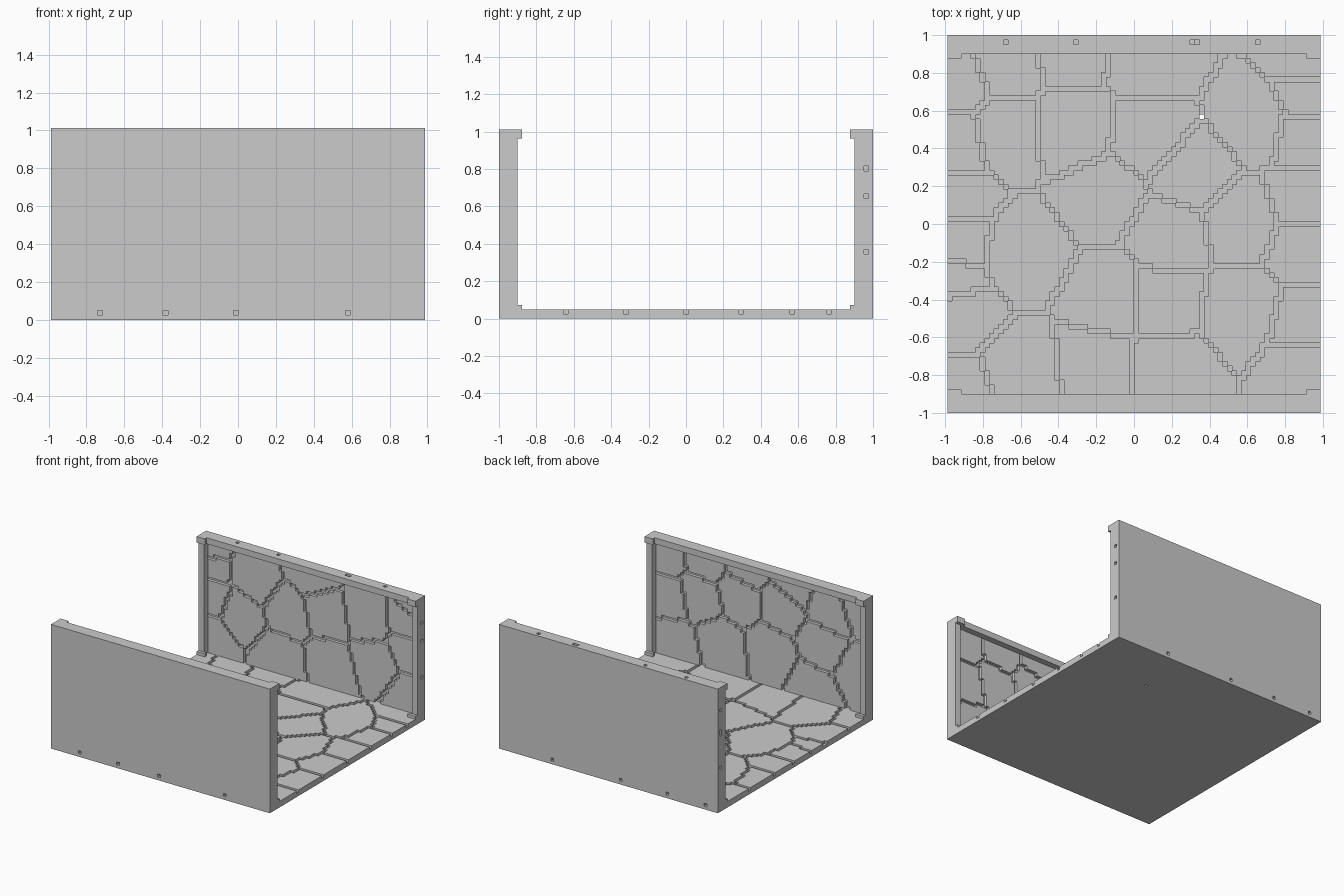
import bpy, bmesh, math
from mathutils import Matrix, Vector

default = bpy.data.objects.get("Cube")
if default:
    bpy.data.objects.remove(default, do_unlink=True)

V = 2 / 81                      # edge of one block
NX, NY, NZ = 80, 81, 41         # overall size in blocks
HALF_X = NX * V / 2


def finish(bm, name):
    mesh = bpy.data.meshes.new(name)
    bm.to_mesh(mesh)
    bm.free()
    obj = bpy.data.objects.new(name, mesh)
    bpy.context.collection.objects.link(obj)
    return obj


def box(name, low, high):
    bm = bmesh.new()
    bmesh.ops.create_cube(bm, size=1)
    low, high = Vector(low), Vector(high)
    for v in bm.verts:
        v.co = (low + high) / 2 + v.co * (high - low)
    return finish(bm, name)


def cracked_slab(name, nu, nv, origin, stones, matrix, rim=0, hole=None):
    """Slab two blocks thick; cracks one block deep run between the stones.
    Each stone is the area nearest to its centre; a rim stays uncracked."""
    origin = Vector(origin)
    centres = [Vector(s) / 100 for s in stones]

    def stone(i, j):
        p = origin + Vector((i, j)) * V + Vector((V, V)) / 2
        return min(range(len(centres)), key=lambda k: (centres[k] - p).length_squared)

    owner = {(i, j): stone(i, j) for i in range(nu + 1) for j in range(nv + 1)}

    def level(i, j):
        if (i, j) == hole:
            return 0
        inside = rim <= i < nu - rim and j < nv - rim
        here = owner[i, j]
        cracked = here != owner[i + 1, j] or here != owner[i, j + 1]
        return 1 if inside and cracked else 2

    height = {(i, j): level(i, j) for i in range(nu) for j in range(nv)}
    bm = bmesh.new()

    def quad(corners):
        bm.faces.new([bm.verts.new((origin.x + u * V, origin.y + v * V, h * V))
                      for u, v, h in corners])

    sides = [(0, -1), (1, 0), (0, 1), (-1, 0)]
    for (i, j), top in height.items():
        if not top:
            continue
        ring = [(i, j), (i + 1, j), (i + 1, j + 1), (i, j + 1)]
        quad([(*c, top) for c in ring])
        quad([(*c, 0) for c in reversed(ring)])
        for k, (di, dj) in enumerate(sides):
            a, b = ring[k], ring[(k + 1) % len(ring)]
            for h in range(height.get((i + di, j + dj), 0), top):
                quad([(*a, h), (*b, h), (*b, h + 1), (*a, h + 1)])
    bmesh.ops.remove_doubles(bm, verts=bm.verts, dist=V / 20)
    bm.transform(matrix)
    if matrix.determinant() < 0:
        bmesh.ops.reverse_faces(bm, faces=bm.faces)
    return finish(bm, name)


def upright(s):
    """Stands a slab up as a wall whose outer face is at y = s."""
    return Matrix(((1, 0, 0, 0), (0, 0, -s, s), (0, 1, 0, 0), (0, 0, 0, 1)))


# Floor paving, with one small hole where three cracks meet
floor_stones = [
    (-94, 78), (-68, 88), (-33, 96), (10, 88), (66, 56), (92, 88), (92, 68),
    (92, 50), (-67, 48), (-94, 42), (-31, 50), (9, 48), (32, 28), (58, 2),
    (92, 14), (92, -10), (-17, 16), (-58, -14), (-94, 16), (-94, -8),
    (-97, -30), (-94, -44), (-94, -90), (-58, -78), (-20, -74), (-12, -38),
    (20, -6), (17, -40), (20, -76), (58, -45), (92, -54), (92, -70),
]
cracked_slab("floor", NX, NY, (-HALF_X, -1), floor_stones, Matrix.Identity(4),
             hole=(math.floor((0.35 + HALF_X) / V), math.floor(1.57 / V)))

# Back wall; its cracks run out through the top and both ends
back_stones = [
    (-95, 93), (-50, 76), (0, 97), (50, 72), (98, 90),
    (-92, 75), (-90, 57), (-90, 15), (90, 76), (90, 56), (90, 16),
    (-62, 46), (-22, 58), (14, 66), (-28, 20), (18, 26), (58, 38),
]
wall_origin = (-HALF_X, 2 * V)
cracked_slab("back_wall", NX, NZ - 2, wall_origin, back_stones, upright(1))

# Front wall; its rim hides the crack ends
front_stones = [
    (86, 88), (52, 94), (12, 97), (-28, 95), (-88, 92), (84, 56), (78, 18),
    (56, 62), (18, 72), (36, 28), (-8, 34), (-18, 74), (-56, 52), (-48, 14),
    (-88, 36), (-62, 82),
]
cracked_slab("front_wall", NX, NZ - 2, wall_origin, front_stones, upright(-1), rim=1)

# Raised frame on the inner side of each wall
for wall, s in (("back", 1), ("front", -1)):
    outer, inner, corner = s * (1 - 2 * V), s * (1 - 4 * V), s * (1 - 5 * V)
    y0, y1 = sorted((outer, inner))
    c0, c1 = sorted((inner, corner))
    top, rail = NZ * V, (NZ - 2) * V
    box(wall + "_top_rail", (-HALF_X, y0, rail), (HALF_X, y1, top))
    for side, e in (("left", 1), ("right", -1)):
        p0, p1 = sorted((e * HALF_X, e * (HALF_X - 2 * V)))
        b0, b1 = sorted((e * HALF_X, e * (HALF_X - 3 * V)))
        part = wall + "_" + side
        box(part + "_pillar", (p0, y0, 2 * V), (p1, y1, rail))
        box(part + "_capital", (b0, c0, rail), (b1, c1, top))
        box(part + "_foot", (b0, c0, 2 * V), (b1, c1, 3 * V))
